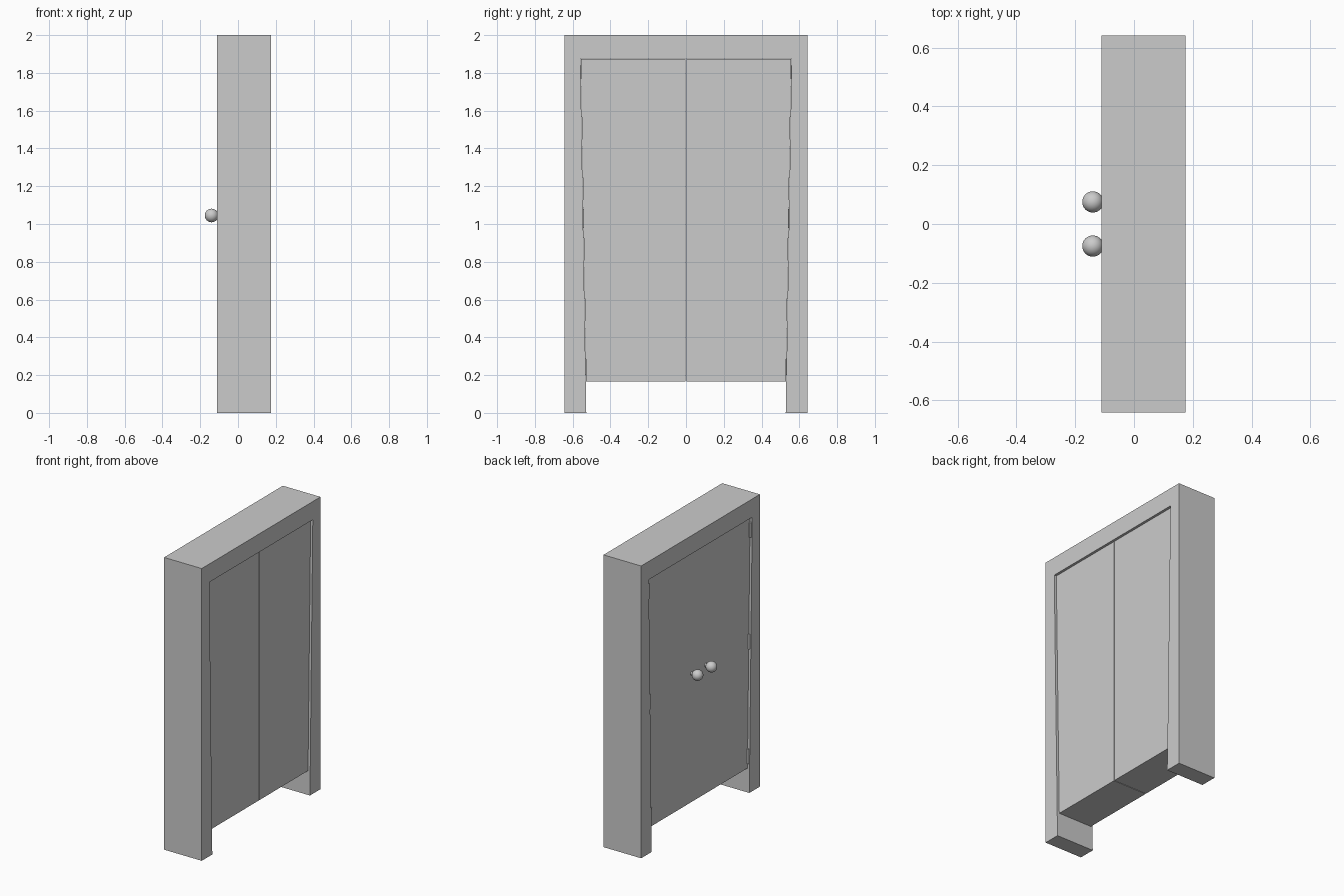
import bpy, bmesh, math

if "Cube" in bpy.data.objects:
    bpy.data.objects.remove(bpy.data.objects["Cube"])

FRONT, BACK = -0.11, 0.175      # frame faces along x
RECESS = 0.015                  # door faces sit slightly inside the frame
TOP = 1.875                     # top of the opening


def jamb(z):
    """Half width of the tapering opening at height z."""
    return 0.528 + 0.031 * z / TOP


def extrude_profile(name, points, x0, x1):
    """Extrude a closed (y, z) outline from x0 to x1."""
    bm = bmesh.new()
    face = bm.faces.new([bm.verts.new((x0, y, z)) for y, z in points])
    ext = bmesh.ops.extrude_face_region(bm, geom=[face])
    verts = [v for v in ext["geom"] if isinstance(v, bmesh.types.BMVert)]
    bmesh.ops.translate(bm, verts=verts, vec=(x1 - x0, 0, 0))
    bmesh.ops.recalc_face_normals(bm, faces=bm.faces)
    mesh = bpy.data.meshes.new(name)
    bm.to_mesh(mesh)
    bm.free()
    obj = bpy.data.objects.new(name, mesh)
    bpy.context.collection.objects.link(obj)
    return obj


# Door frame: one arch-shaped outline, open at the floor
extrude_profile("door_frame", [
    (-0.642, 0), (-0.642, 2), (0.642, 2), (0.642, 0),
    (jamb(0), 0), (jamb(TOP), TOP), (-jamb(TOP), TOP), (-jamb(0), 0)],
    FRONT, BACK)

for side, s in (("left", -1), ("right", 1)):
    # Door leaf, following the taper of the opening
    bottom, top, gap = 0.165, TOP - 0.002, 0.002
    extrude_profile(side + "_door", [
        (s * gap, bottom), (s * (jamb(bottom) - gap), bottom),
        (s * (jamb(top) - gap), top), (s * gap, top)],
        FRONT + RECESS, BACK - RECESS)

    # Three hinges in the recess beside the jamb
    for i, z in enumerate((0.25, 1.03, 1.79)):
        bpy.ops.mesh.primitive_cylinder_add(
            vertices=12, radius=0.007, depth=0.1,
            location=(FRONT + 0.009, s * (jamb(z) - 0.007), z))
        bpy.context.object.name = f"{side}_hinge_{i + 1}"
        bpy.ops.object.shade_smooth_by_angle()

    # Round knob on a short stem
    bpy.ops.mesh.primitive_uv_sphere_add(
        segments=32, ring_count=16, radius=0.036,
        location=(-0.14, s * 0.075, 1.045))
    bpy.context.object.name = side + "_knob"
    bpy.ops.object.shade_smooth()
    bpy.ops.mesh.primitive_cylinder_add(
        vertices=16, radius=0.012, depth=0.04,
        location=(-0.11, s * 0.075, 1.045), rotation=(0, math.pi / 2, 0))
    bpy.context.object.name = side + "_knob_stem"
    bpy.ops.object.shade_smooth_by_angle()
